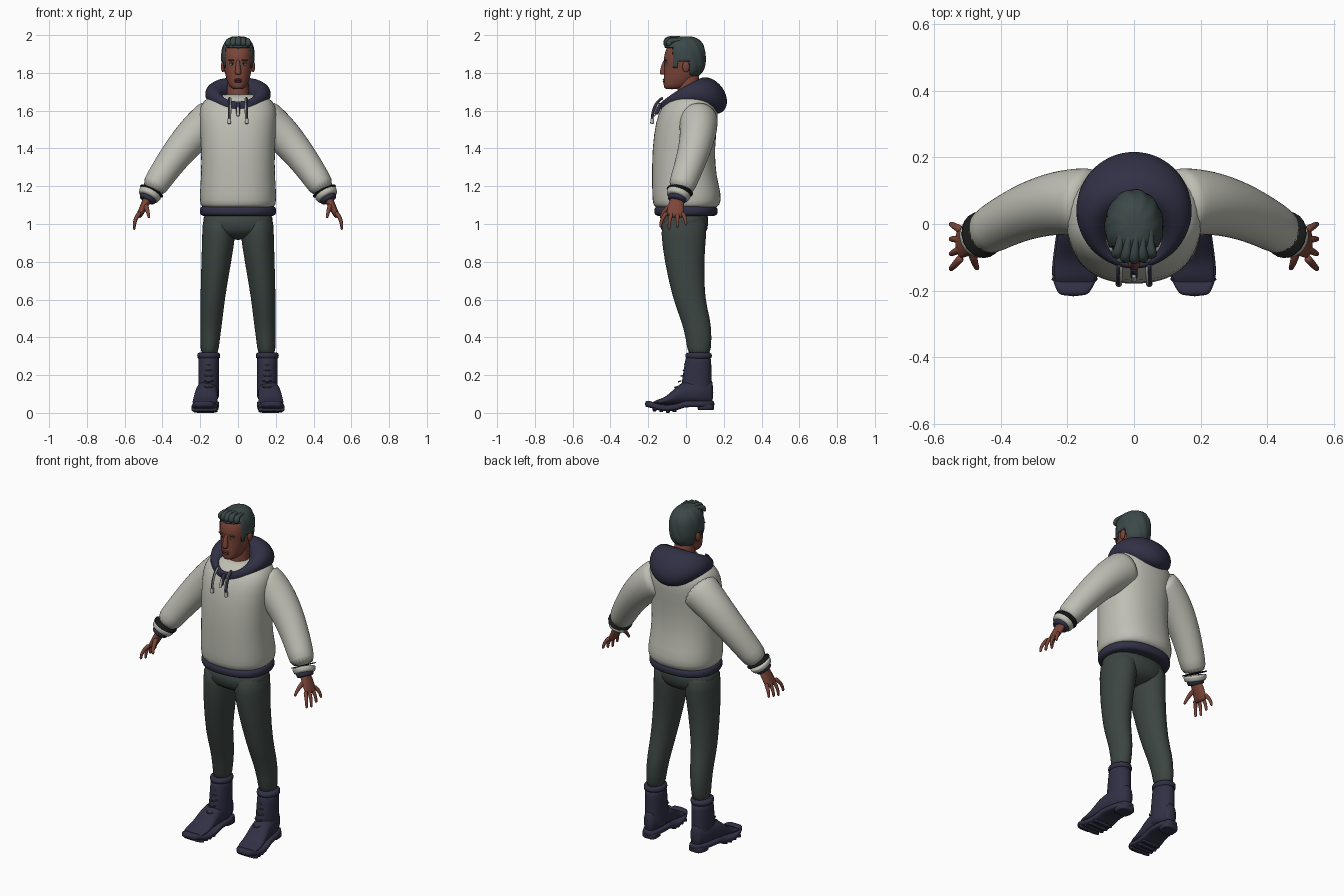
import bpy, bmesh, math
from mathutils import Vector

cube = bpy.data.objects.get("Cube")
if cube:
    bpy.data.objects.remove(cube, do_unlink=True)


def material(name, red, green, blue):
    mat = bpy.data.materials.new(name)
    mat.use_nodes = True
    mat.diffuse_color = (red, green, blue, 1)
    shader = mat.node_tree.nodes["Principled BSDF"]
    shader.inputs["Base Color"].default_value = (red, green, blue, 1)
    shader.inputs["Roughness"].default_value = .8
    return mat


CLOTH = material("pale grey cloth", .52, .52, .46)
NAVY = material("navy cloth", .03, .03, .06)
PANTS = material("charcoal cloth", .045, .06, .055)
SKIN = material("brown skin", .2, .06, .04)
HAIR = material("dark slate hair", .045, .065, .065)
LIP = material("dark lips", .14, .035, .03)
WHITE = material("eye white", .6, .6, .55)
BLACK = material("black", .01, .01, .01)
X, Y, Z = Vector((1, 0, 0)), Vector((0, 1, 0)), Vector((0, 0, 1))


def finish(name, mat, verts, faces, mirror=False, smooth=1):
    """Make a smooth object from geometry, optionally mirrored to both sides."""
    mesh = bpy.data.meshes.new(name)
    mesh.from_pydata(verts, [], faces)
    bm = bmesh.new()
    bm.from_mesh(mesh)
    bmesh.ops.recalc_face_normals(bm, faces=bm.faces)
    for face in bm.faces:
        face.smooth = True
    bm.to_mesh(mesh)
    bm.free()
    mesh.materials.append(mat)
    ob = bpy.data.objects.new(name, mesh)
    bpy.context.collection.objects.link(ob)
    if mirror:
        ob.modifiers.new("Mirror", 'MIRROR').use_mirror_merge = False
    if smooth:
        sub = ob.modifiers.new("Smooth", 'SUBSURF')
        sub.levels = sub.render_levels = smooth
    return ob


def loft(name, mat, rings, sides=20, square=2, **options):
    """Skin rings given as (centre, first half axis, second half axis)."""
    verts, faces = [], []
    for centre, u, v in rings:
        for k in range(sides):
            angle = math.tau * k / sides
            c, s = (math.copysign(abs(w) ** (2 / square), w) for w in (math.cos(angle), math.sin(angle)))
            verts.append(centre + u * c + v * s)
    for i in range(0, len(verts) - sides, sides):
        for k in range(sides):
            near, far = i + k, i + (k + 1) % sides
            faces.append((near, far, far + sides, near + sides))
    faces += [range(sides), range(len(verts) - sides, len(verts))]
    return finish(name, mat, verts, faces, **options)


def column(name, mat, levels, **options):
    """Stack level rings given as (z, x, half width, front y, back y)."""
    loft(name, mat, [(Vector((x, (front + back) / 2, z)), X * width, Y * (back - front) / 2)
                     for z, x, width, front, back in levels], **options)


def tube(name, mat, start, end, radii, bend=None, depth=(1, 1), steps=6, **options):
    """Tapering tube along a bent path; depth widens it towards front and back."""
    a, b = Vector(start), Vector(end)
    mid = Vector(bend) if bend else (a + b) / 2
    rings = []
    for i in range(steps + 1):
        t = i / steps
        along = ((mid - a) * (1 - t) + (b - mid) * t).normalized()
        v = (Y - along * along.y).normalized()
        size = radii[0] + (radii[1] - radii[0]) * t
        wide = depth[0] + (depth[1] - depth[0]) * t
        point = a * (1 - t) ** 2 + mid * 2 * t * (1 - t) + b * t * t
        rings.append((point, v.cross(along) * size, v * size * wide))
    loft(name, mat, rings, **options)


def blob(name, mat, centre, size, **options):
    rings = []
    for i in range(9):
        angle = math.pi * (i + .2) / 8.4
        ring = math.sin(angle)
        rings.append((Vector(centre) - Z * size[2] * math.cos(angle), X * size[0] * ring, Y * size[1] * ring))
    loft(name, mat, rings, sides=12, **options)


# Hoodie body and hem
column("hoodie_body", CLOTH, [
    (1.08, 0, .19, -.16, .16), (1.1, 0, .2, -.175, .18), (1.15, 0, .205, -.18, .19), (1.25, 0, .195, -.18, .16),
    (1.4, 0, .195, -.18, .15), (1.55, 0, .205, -.16, .17), (1.62, 0, .205, -.13, .17),
    (1.67, 0, .17, -.09, .14), (1.69, 0, .1, -.05, .1)], sides=32, square=2.3)
column("hoodie_hem", NAVY, [(z, 0, .2 - inset, inset - .165, .165 - inset) for z, inset in (
    (1.04, .02), (1.045, 0), (1.07, -.005), (1.09, 0), (1.1, .02))], sides=32, square=2.3)

# Sleeves and cuffs
WRIST = (.46, -.035, 1.17)
tube("sleeve", CLOTH, (.12, .06, 1.56), WRIST, (.115, .066), bend=(.27, .09, 1.48), depth=(.95, 1.05),
     steps=9, mirror=True)
tube("sleeve_cuff", CLOTH, WRIST, (.478, -.048, 1.137), (.066, .056), depth=(1.05, 1.05), steps=3, mirror=True)
tube("cuff_stitch", BLACK, (.456, -.032, 1.176), (.458, -.033, 1.172), (.067, .067), depth=(1.06, 1.06),
     steps=1, mirror=True, smooth=0)
tube("cuff_lining", NAVY, (.472, -.045, 1.145), (.485, -.052, 1.12), (.05, .042), depth=(1.05, 1.1),
     steps=3, mirror=True)

# Hood: rolled ring, thick behind and thin at the throat
verts, faces, around, section = [], [], 40, 14
for i in range(around):
    angle = math.tau * i / around
    back = math.cos(angle)  # one behind, minus one at the throat
    height = 1.685 + .04 * back - .045 * back ** 2
    wide = .053 + .033 * back
    tall = .055 + .025 * back + .02 * back ** 2
    for k in range(section):
        turn = math.tau * k / section
        rise = math.sin(turn) * tall
        reach = .12 + math.cos(turn) * wide - rise * back * .3
        verts.append((math.sin(angle) * reach, back * reach + .01, height + rise))
        i_next, k_next = (i + 1) % around * section, (k + 1) % section
        faces.append((i * section + k, i_next + k, i_next + k_next, i * section + k_next))
finish("hood", NAVY, verts, faces)

# Zip and drawstrings
tube("zip_strip", NAVY, (0, -.13, 1.64), (0, -.16, 1.58), (.012, .012), sides=10)
tube("zip_pull", CLOTH, (0, -.155, 1.62), (0, -.17, 1.57), (.006, .009), sides=8)
for part, mat, shift, size in (("drawstring", NAVY, 0, .008), ("drawstring_stripe", CLOTH, .006, .005)):
    tube(part, mat, (.045 - shift, -.12 - shift, 1.67), (.047 - shift, -.18 - shift / 2, 1.55), (size, size),
         bend=(.045 - shift, -.175 - shift, 1.64), sides=8, mirror=True)
tube("drawstring_tip", CLOTH, (.046, -.178, 1.56), (.046, -.18, 1.53), (.011, .011), sides=8, mirror=True)

# Hands: palm, fingers and thumb
tube("palm", SKIN, (.47, -.045, 1.15), (.528, -.06, 1.035), (.026, .015), depth=(1.2, 3), mirror=True)
for i, finger in enumerate(("index", "middle", "ring", "little")):
    tip = .045 * i - .135
    tube(finger + "_finger", SKIN, (.518, .027 * i - .1, 1.06), (.55, tip, .968 + .012 * abs(i - 1)), (.013, .007),
         bend=(.55, tip, 1.03), sides=10, mirror=True)
tube("thumb", SKIN, (.49, -.07, 1.1), (.47, -.135, 1.03), (.016, .007), bend=(.48, -.12, 1.08),
     sides=10, mirror=True)

# Trousers
column("trouser_hips", PANTS, [(1.08, 0, .185, -.135, .12), (1, 0, .19, -.14, .12), (.95, 0, .17, -.13, .11),
                               (.915, 0, .06, -.06, .06)], sides=28, square=2.3)
column("trouser_leg", PANTS, [
    (1.06, .1, .09, -.13, .115), (.95, .1, .09, -.135, .11), (.8, .115, .08, -.115, .095), (.6, .135, .065, -.07, .1),
    (.5, .14, .06, -.03, .13), (.4, .147, .052, 0, .138), (.28, .153, .047, .01, .13)], mirror=True)

# Boots: shaft, padded collar and laces
tube("boot_shaft", NAVY, (.155, .067, .31), (.155, .05, .06), (.056, .055), depth=(1.2, 1.6), mirror=True)
tube("boot_collar", NAVY, (.155, .067, .325), (.155, .067, .28), (.062, .062), depth=(1.15, 1.15),
     steps=2, mirror=True)
for i in range(5):
    front, z = -.005 * i - .002 * i * i, .26 - .03 * i
    tube("boot_lace", PANTS, (.13, front + .01, z), (.18, front + .01, z), (.004, .004),
         bend=(.155, front - .025, z - .01), sides=8, mirror=True)


def foot(name, y_back, y_front, half_width, bottom, top, square, steps=16):
    """Loft a foot shape from heel to toe; bottom and top are functions of y."""
    rings = []
    for i in range(steps + 1):
        t = i / steps
        y = y_back + (y_front - y_back) * t
        closing = max(.3, 1 - abs(2 * t - 1) ** 5) ** .5
        low, high = bottom(y), top(y)
        rings.append((Vector((.165 - y * .08, y, (low + high) / 2)), X * (half_width - y * .06) * closing,
                      Z * (high - low) / 2))
    loft(name, NAVY, rings, square=square, mirror=True)


def sole_bottom(y):
    return min(.03, .008 + 2.5 * (y + .1) ** 2)


def instep(y):
    return .12 + .055 * math.tanh(18 * (y + .07)) - max(0, -y - .16) * .7


foot("boot_foot", .145, -.212, .06, lambda y: .045, instep, 2.2)
foot("boot_sole", .152, -.218, .065, sole_bottom, lambda y: sole_bottom(y) + .035, 4)
foot("boot_heel", .15, .06, .055, lambda y: .014, lambda y: .05, 5, steps=6)
for i in range(4):
    back = -.05 - .035 * i
    foot("sole_lug", back, back - .022, .06, lambda y: .004 * abs(i - 1), lambda y: .03, 5, steps=4)

# Neck, head and face
tube("neck", SKIN, (0, .01, 1.6), (0, .014, 1.8), (.062, .056))
column("head", SKIN, [
    (1.713, 0, .025, -.11, -.04), (1.725, 0, .045, -.12, .01), (1.76, 0, .06, -.118, .05), (1.8, 0, .07, -.116, .075),
    (1.85, 0, .077, -.114, .085), (1.88, 0, .08, -.12, .088), (1.94, 0, .076, -.105, .08),
    (1.975, 0, .045, -.055, .05)], sides=28, square=2.2)
tube("nose", SKIN, (0, -.108, 1.87), (0, -.122, 1.79), (.008, .019), bend=(0, -.124, 1.83), sides=14)
for lip, z in (("upper_lip", 1.764), ("lower_lip", 1.754)):
    blob(lip, LIP, (0, -.114, z), (.023, .01, .006))
blob("eye", WHITE, (.031, -.103, 1.846), (.013, .009, .0065), mirror=True)
blob("pupil", BLACK, (.031, -.109, 1.846), (.0055, .0045, .0055), mirror=True)
blob("eyelid", SKIN, (.031, -.104, 1.853), (.016, .01, .004), mirror=True)
blob("eyebrow", HAIR, (.034, -.109, 1.867), (.02, .009, .0045), mirror=True)
blob("ear", SKIN, (.08, 0, 1.833), (.011, .02, .03), mirror=True)


def hairline(front):
    """Forehead, sideburn, over the ear, then nape."""
    if front > .6:
        return 1.935
    if front > .33:
        return 1.825
    return 1.86 if front > -.3 else 1.78


# Hair: cap with a shaped hairline, then a swept fringe
verts, faces, around, rows = [], [], 96, 16
for j in range(rows):
    for i in range(around):
        angle = math.tau * i / around
        front = math.cos(angle)
        z = 1.993 - (1.993 - hairline(front)) * (j / (rows - 1)) ** 1.6
        reach = max(0, 1 - abs((z - 1.88) / .115) ** 2.6) ** .385
        reach *= 1 + .016 * math.sin(11 * angle + 40 * z)
        verts.append((math.sin(angle) * .088 * reach, -front * .112 * reach - .008, z))
        if j:
            here, side = j * around + i, j * around + (i + 1) % around
            faces.append((here, side, side - around, here - around))
faces.append(range(around))
cap = finish("hair_cap", HAIR, verts, faces, smooth=0)
solid = cap.modifiers.new("Thickness", 'SOLIDIFY')
solid.thickness, solid.offset = .014, -1
for i in range(-2, 3):
    x, drop = .026 * i, .004 * i * i
    tube("hair_fringe", HAIR, (x, drop - .1, 1.945), (x * .7 + .01, .03, 1.975 - drop / 2), (.02, .012),
         bend=(x, drop - .135, 2.005 - drop), sides=10)
